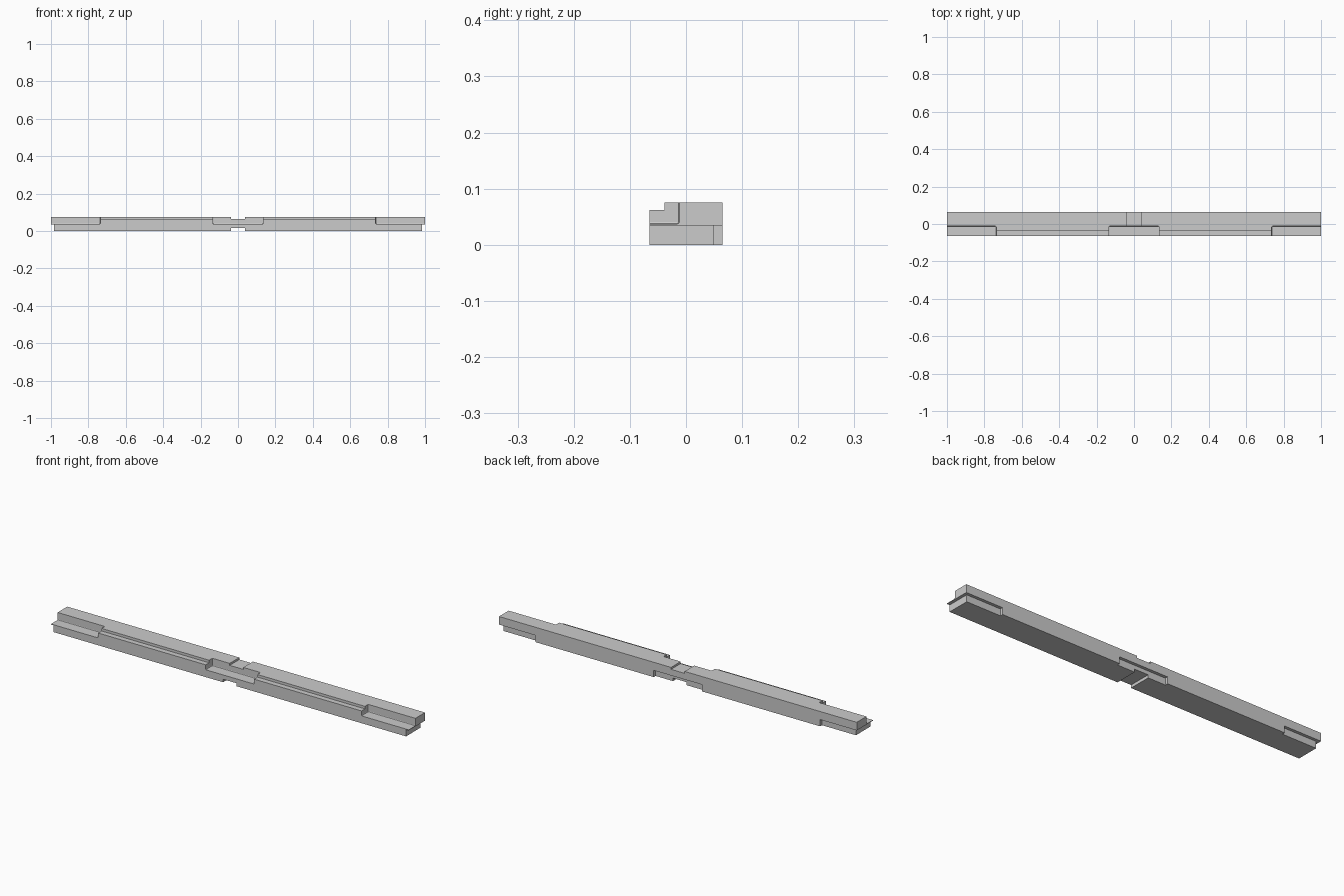
import bpy
import bmesh
from mathutils import Vector

cube = bpy.data.objects.get("Cube")
if cube:
    bpy.data.objects.remove(cube, do_unlink=True)

grey = bpy.data.materials.new("Plain grey")
grey.use_nodes = True
grey.diffuse_color = (0.6, 0.6, 0.6, 1)
grey.node_tree.nodes["Principled BSDF"].inputs["Base Color"].default_value = (0.6, 0.6, 0.6, 1)


def box(name, x, y, z, fillet=0):
    """Box spanning the given (low, high) ranges, with optional rounded edges."""
    bm = bmesh.new()
    bmesh.ops.create_cube(bm, size=1)
    for v in bm.verts:
        v.co = Vector([r[0] if c < 0 else r[1] for c, r in zip(v.co, (x, y, z))])
    if fillet:
        bmesh.ops.bevel(bm, geom=bm.edges[:], offset=fillet, segments=2,
                        profile=0.5, affect='EDGES')
    mesh = bpy.data.meshes.new(name)
    bm.to_mesh(mesh)
    bm.free()
    mesh.materials.append(grey)
    obj = bpy.data.objects.new(name, mesh)
    bpy.context.collection.objects.link(obj)
    return obj


OUT = 0.2            # how far cutters reach past the bar
ACROSS = (-OUT, OUT)
LEDGE, OVERHANG = 0.037, 0.034

bar = box("rail_bar", (-1, 1), (-0.065, 0.065), (0, 0.075))

cutters = [
    # long step along the upper front edge
    box("front_step_cutter", (-1.2, 1.2), (-OUT, -0.038), (0.062, OUT)),
    # central pockets, front ledge and back undercut
    box("middle_ledge_cutter", (-0.135, 0.135), (-OUT, -0.012), (LEDGE, OUT), 0.004),
    box("middle_undercut_cutter", (-0.135, 0.135), (0.05, OUT), (-OUT, OVERHANG)),
    # shallow grooves across the middle
    box("top_groove_cutter", (-0.038, 0.038), ACROSS, (0.065, OUT)),
    box("bottom_groove_cutter", (-0.038, 0.038), ACROSS, (-OUT, 0.015)),
]

# matching pockets at both ends
for side, s in (("left", 1), ("right", -1)):
    def span(start):
        return tuple(sorted((s * start, s * 1.2)))
    cutters += [
        box(side + "_ledge_cutter", span(0.736), (-OUT, -0.012), (LEDGE, OUT), 0.004),
        box(side + "_undercut_cutter", span(0.795), (0.05, OUT), (-OUT, OVERHANG)),
        box(side + "_end_cutter", span(0.985), ACROSS, (-OUT, OVERHANG)),
    ]

bpy.context.view_layer.objects.active = bar
for cutter in cutters:
    cutter.hide_render = True
    mod = bar.modifiers.new(cutter.name, 'BOOLEAN')
    mod.operation = 'DIFFERENCE'
    mod.solver = 'EXACT'
    mod.object = cutter
    bpy.ops.object.modifier_apply(modifier=mod.name)
    bpy.data.objects.remove(cutter, do_unlink=True)
